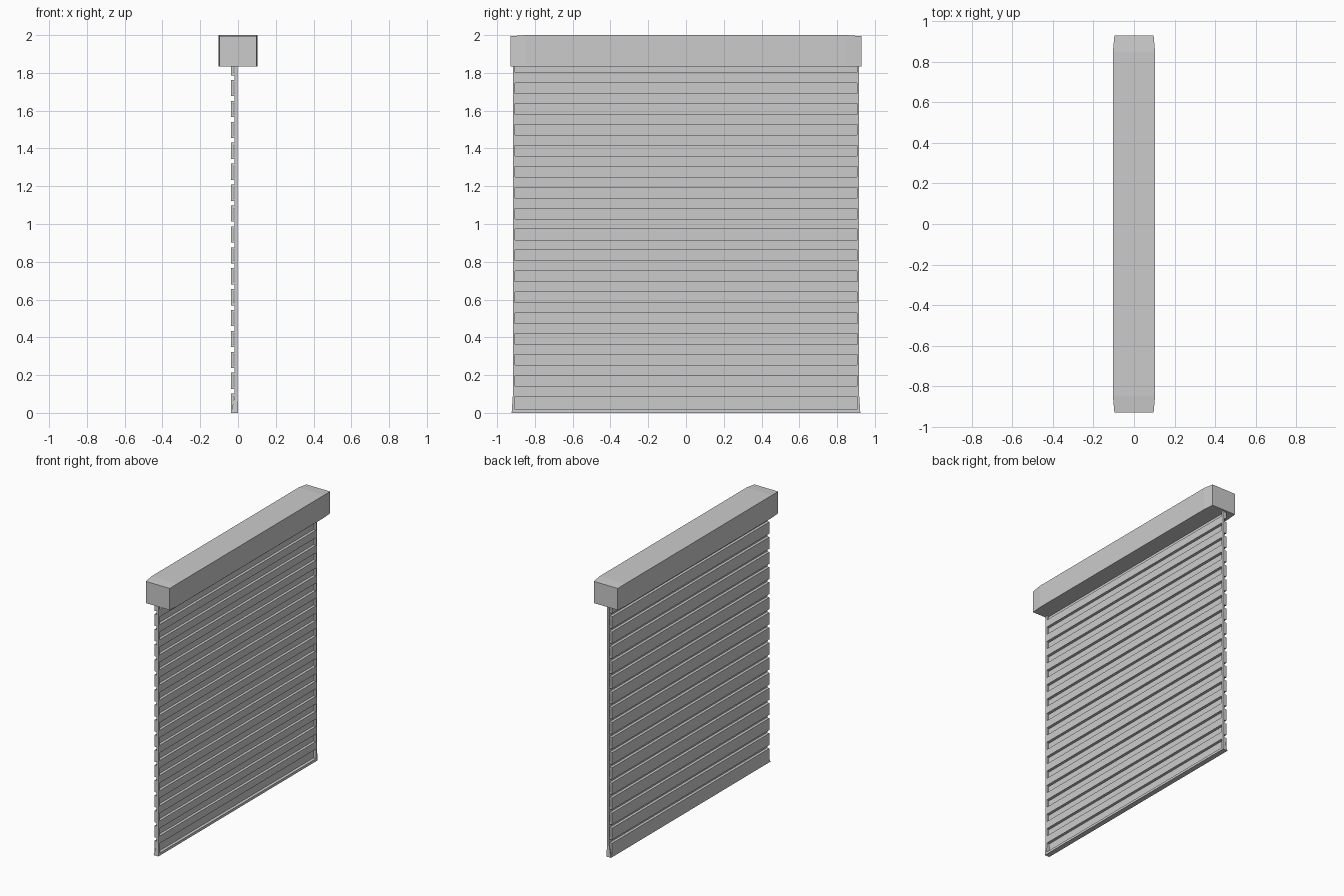
import bpy, bmesh

if "Cube" in bpy.data.objects:
    bpy.data.objects.remove(bpy.data.objects["Cube"])


def loft(name, sections):
    """Closed solid from a list of matching point loops."""
    bm = bmesh.new()
    rings = [[bm.verts.new(p) for p in s] for s in sections]
    n = len(rings[0])
    for a, b in zip(rings, rings[1:]):
        for i in range(n):
            j = (i + 1) % n
            bm.faces.new((a[i], a[j], b[j], b[i]))
    bm.faces.new(rings[0][::-1])
    bm.faces.new(rings[-1])
    bmesh.ops.recalc_face_normals(bm, faces=bm.faces)
    me = bpy.data.meshes.new(name)
    bm.to_mesh(me)
    bm.free()
    ob = bpy.data.objects.new(name, me)
    bpy.context.collection.objects.link(ob)
    return ob


def rect_xz(x0, x1, z0, z1, y):
    return [(x0, y, z0), (x1, y, z0), (x1, y, z1), (x0, y, z1)]


def rect_xy(x0, x1, y0, y1, z):
    return [(x0, y0, z), (x1, y0, z), (x1, y1, z), (x0, y1, z)]


# roller housing, slightly narrowed at both ends
loft("shutter_housing", [
    rect_xz(-0.097, 0.097, 1.835, 1.994, -0.93),
    rect_xz(-0.104, 0.104, 1.835, 2.0, -0.85),
    rect_xz(-0.104, 0.104, 1.835, 2.0, 0.85),
    rect_xz(-0.097, 0.097, 1.835, 1.994, 0.93)])

# corrugated curtain: square-wave sheet with constant thickness
T, PITCH, TOP0, RIDGE = 0.015, 0.1107, 0.102, 0.086
outer = [(-0.038, 0.004)]
inner = [(-0.038 + T, 0.004)]
for k in range(16):
    top = TOP0 + k * PITCH
    nxt = top + PITCH - RIDGE
    outer += [(-0.038, top), (-0.018, top), (-0.018, nxt), (-0.038, nxt)]
    inner += [(-0.038 + T, top - T), (-0.018 + T, top - T),
              (-0.018 + T, nxt + T), (-0.038 + T, nxt + T)]
outer.append((-0.038, 1.845))
inner.append((-0.038 + T, 1.845))
profile = outer + inner[::-1]
loft("corrugated_curtain",
     [[(x, y, z) for x, z in profile] for y in (-0.912, 0.912)])

# side rails, flaring a little at the foot
for side, s in (("left", -1), ("right", 1)):
    loft(side + "_rail", [
        rect_xy(-0.036, 0.0, s * 0.905, s * 0.923, 0.0),
        rect_xy(-0.018, -0.002, s * 0.905, s * 0.917, 0.09),
        rect_xy(-0.018, -0.002, s * 0.905, s * 0.917, 1.84)])

# bottom bar
loft("bottom_bar", [
    rect_xy(-0.038, 0.0, -0.923, 0.923, 0.0),
    rect_xy(-0.038, -0.001, -0.917, 0.917, 0.018)])
